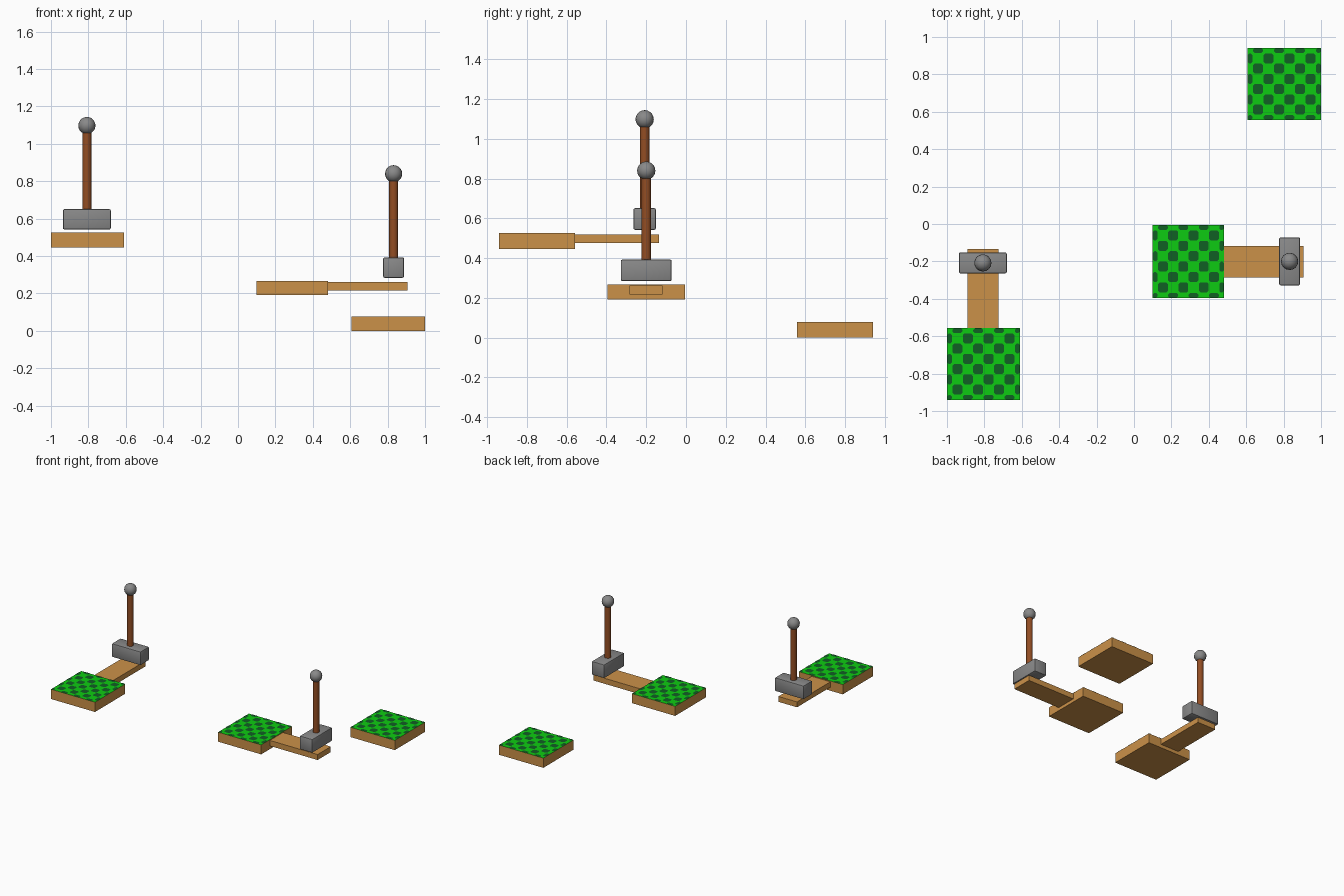
import bpy, bmesh, math
from mathutils import Vector

if "Cube" in bpy.data.objects:
    bpy.data.objects.remove(bpy.data.objects["Cube"])


def material(name, rgb):
    m = bpy.data.materials.new(name)
    m.diffuse_color = (*rgb, 1)
    m.use_nodes = True
    m.node_tree.nodes["Principled BSDF"].inputs["Base Color"].default_value = m.diffuse_color
    return m


WOOD = material("light wood", (0.60, 0.285, 0.066))
HANDLE = material("brown handle", (0.29, 0.075, 0.017))
STONE = material("grey stone", (0.25, 0.25, 0.25))
GRASS = material("bright green", (0.004, 0.60, 0.006))
DARK = material("dark green", (0.005, 0.115, 0.017))


def finish(name, bm, *mats, smooth=False):
    me = bpy.data.meshes.new(name)
    bm.to_mesh(me)
    bm.free()
    for m in mats:
        me.materials.append(m)
    ob = bpy.data.objects.new(name, me)
    bpy.context.collection.objects.link(ob)
    if smooth:
        bpy.context.view_layer.objects.active = ob
        ob.select_set(True)
        bpy.ops.object.shade_smooth_by_angle(angle=math.radians(40))
        ob.select_set(False)
    return ob


def box_mesh(lo, hi, bevel=0):
    bm = bmesh.new()
    bmesh.ops.create_cube(bm, size=1)
    lo, hi = Vector(lo), Vector(hi)
    for v in bm.verts:
        v.co = [(lo[i] + hi[i]) / 2 + v.co[i] * (hi[i] - lo[i]) for i in range(3)]
    if bevel:
        bmesh.ops.bevel(bm, geom=bm.edges[:], offset=bevel, segments=2,
                        affect='EDGES', profile=0.5)
    bm.normal_update()
    return bm


def platform(name, lo, hi):
    # wooden slab with a green top
    bm = box_mesh(lo, hi)
    for f in bm.faces:
        f.material_index = 1 if f.normal.z > 0.9 else 0
    finish(name, bm, WOOD, GRASS)
    # dark checker patches, half cells along the border
    bm = bmesh.new()
    px, py = (hi[0] - lo[0]) / 7, (hi[1] - lo[1]) / 7
    for col in range(8):
        for row in range(8):
            if (col + row) % 2 == 0:
                continue
            cx, cy = lo[0] + col * px, hi[1] - row * py
            x0, x1 = max(lo[0], cx - px * .48), min(hi[0], cx + px * .48)
            y0, y1 = max(lo[1], cy - py * .48), min(hi[1], cy + py * .48)
            c, z = px * 0.16, hi[2] + 0.0015
            pts = [(x0 + c, y0), (x1 - c, y0), (x1, y0 + c), (x1, y1 - c),
                   (x1 - c, y1), (x0 + c, y1), (x0, y1 - c), (x0, y0 + c)]
            bm.faces.new([bm.verts.new((x, y, z)) for x, y in pts])
    finish(name + "_checker", bm, DARK)


def hammer(name, x, y, z, hx, hy):
    # stone head, round handle, ball on top
    finish(name + "_head", box_mesh((x - hx, y - hy, z), (x + hx, y + hy, z + 0.109), 0.008),
           STONE, smooth=True)
    bm = bmesh.new()
    bmesh.ops.create_cone(bm, cap_ends=True, segments=16, radius1=0.024, radius2=0.024, depth=0.48)
    bmesh.ops.translate(bm, verts=bm.verts, vec=(x, y, z + 0.31))
    finish(name + "_handle", bm, HANDLE, smooth=True)
    bm = bmesh.new()
    bmesh.ops.create_uvsphere(bm, u_segments=16, v_segments=10, radius=0.046)
    bmesh.ops.translate(bm, verts=bm.verts, vec=(x, y, z + 0.556))
    finish(name + "_ball", bm, STONE, smooth=True)


# three platforms
platform("high_platform", (-1.0, -0.94, 0.447), (-0.61, -0.557, 0.525))
platform("middle_platform", (0.10, -0.395, 0.191), (0.482, -0.005, 0.267))
platform("low_platform", (0.607, 0.557, 0.0), (1.0, 0.94, 0.078))

# plank arms reaching out from two platforms
finish("high_arm", box_mesh((-0.89, -0.557, 0.475), (-0.725, -0.135, 0.518)), WOOD)
finish("middle_arm", box_mesh((0.482, -0.285, 0.217), (0.905, -0.118, 0.261)), WOOD)

# hammers floating above the arms
hammer("high_hammer", -0.808, -0.208, 0.542, 0.128, 0.056)
hammer("middle_hammer", 0.832, -0.2, 0.284, 0.056, 0.128)
